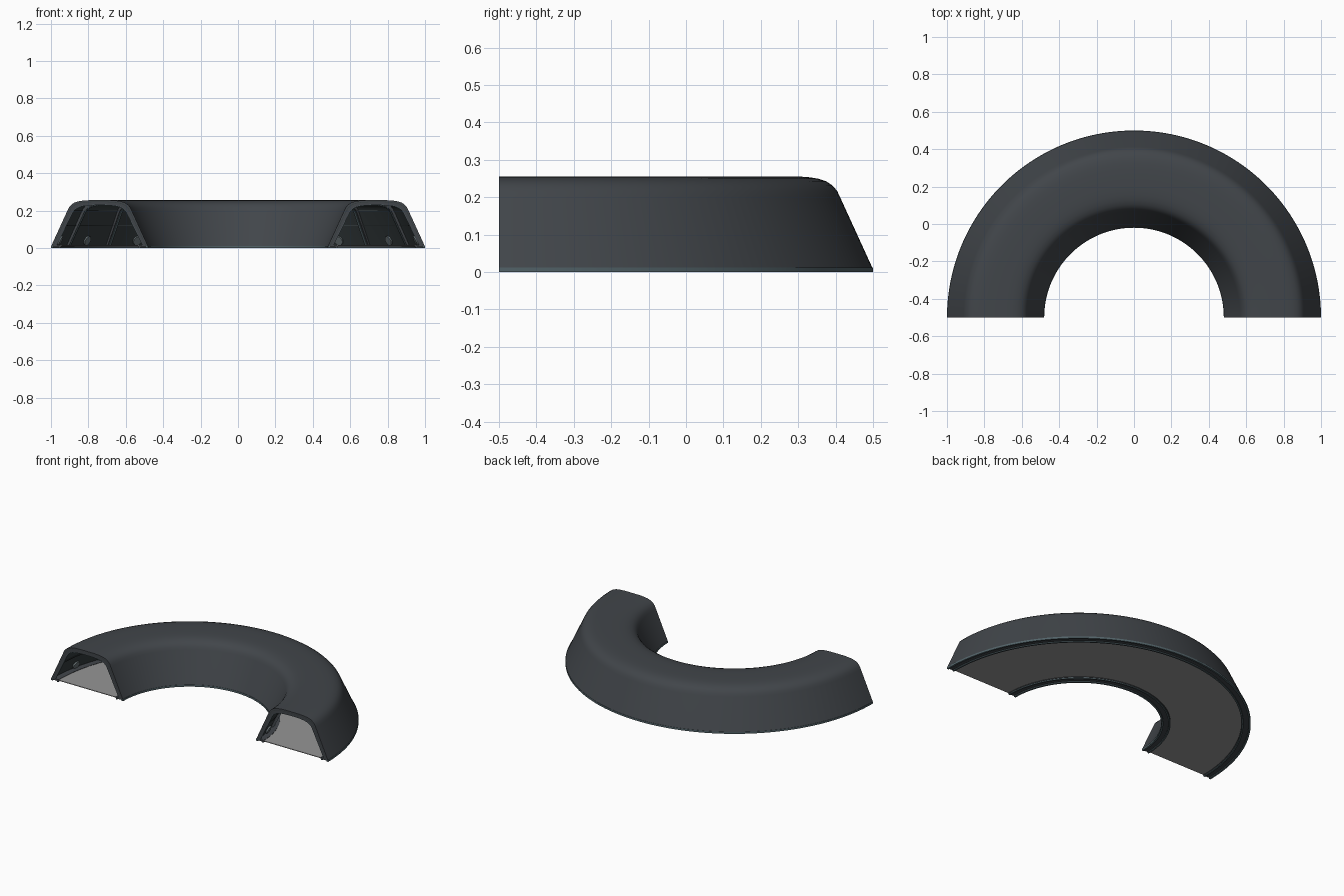
import bpy, bmesh, math
from mathutils import Matrix, Vector

if "Cube" in bpy.data.objects:
    bpy.data.objects.remove(bpy.data.objects["Cube"])

CY, RM = -0.5, 0.74          # ring centre in y, tunnel centre-line radius


def material(name, rgb):
    m = bpy.data.materials.new(name)
    m.diffuse_color = (*rgb, 1)
    m.use_nodes = True
    m.node_tree.nodes["Principled BSDF"].inputs["Base Color"].default_value = m.diffuse_color
    return m


DARK = material("dark grey shell", (0.053, 0.060, 0.068))
TRIM = material("blue grey trim", (0.085, 0.125, 0.14))
INNER = material("dark lining", (0.035, 0.045, 0.048))
FLOOR = material("floor grey", (0.30, 0.30, 0.30))
LAMP = material("pale lamp", (0.14, 0.17, 0.18))


def finish(name, bm, mat):
    bmesh.ops.recalc_face_normals(bm, faces=bm.faces)
    me = bpy.data.meshes.new(name)
    bm.to_mesh(me)
    bm.free()
    me.materials.append(mat)
    ob = bpy.data.objects.new(name, me)
    bpy.context.collection.objects.link(ob)
    bpy.ops.object.select_all(action='DESELECT')
    ob.select_set(True)
    bpy.context.view_layer.objects.active = ob
    bpy.ops.object.shade_smooth_by_angle(angle=math.radians(30))
    return ob


def sweep(name, profile, mat, a0=0, a1=180, n=96):
    """Sweep a closed (radius, z) profile around the ring centre, capped."""
    bm = bmesh.new()
    rings = []
    for i in range(n + 1):
        a = math.radians(a0 + (a1 - a0) * i / n)
        rings.append([bm.verts.new((r * math.cos(a), CY + r * math.sin(a), z)) for r, z in profile])
    k = len(profile)
    for p, q in zip(rings, rings[1:]):
        for j in range(k):
            bm.faces.new((p[j], p[(j + 1) % k], q[(j + 1) % k], q[j]))
    bm.faces.new(rings[0])
    bm.faces.new(rings[-1])
    return finish(name, bm, mat)


# Half of the arch: offset from the centre-line and height
HALF = [(0.258, 0.012), (0.172, 0.2), (0.164, 0.217), (0.152, 0.231), (0.136, 0.242),
        (0.112, 0.25), (0.085, 0.254), (0.05, 0.256)]


def arch(t):
    """Full arch outline, set inwards by t."""
    half = [(d - t * 1.05, z - t * max(0, (z - 0.15) / 0.106)) for d, z in HALF]
    return [(RM + d, z) for d, z in half] + [(RM - d, z) for d, z in reversed(half)]


def band(t0, t1):
    return arch(t0) + arch(t1)[::-1]


def box(r0, r1, z0, z1):
    return [(r0, z0), (r1, z0), (r1, z1), (r0, z1)]


# Tunnel shell with thin lining
sweep("tunnel_shell", band(0, 0.008), DARK)
sweep("tunnel_lining", band(0.008, 0.011), INNER)

# Floor and its edge rails
sweep("floor", box(0.53, 0.95, 0.010, 0.014), FLOOR)
for s, side in ((1, "outer"), (-1, "inner")):
    def strip(d0, d1, z0, z1):
        return box(RM + s * d0, RM + s * d1, z0, z1)
    sweep(side + "_base_trim", strip(0.248, 0.26, 0.0, 0.012), TRIM)
    sweep(side + "_base_ledge", strip(0.205, 0.25, 0.006, 0.016), DARK)
    sweep(side + "_floor_rail", strip(0.208, 0.218, 0.0, 0.008), TRIM)
    # Wall rails running along the lining
    for z in (0.12, 0.2):
        d = 0.258 - (z - 0.012) * 0.457 - 0.011
        sweep(f"{side}_wall_rail_{int(z * 100)}", strip(d - 0.006, d, z - 0.003, z + 0.003), INNER)

# Arched ribs, one every 22.5 degrees
for i in range(9):
    a = i * 22.5
    sweep(f"rib_{i}", band(0.008, 0.024), DARK, max(0, a - 0.8), min(180, a + 0.8), 2)
    sweep(f"rib_edge_{i}", band(0.024, 0.027), TRIM, max(0, a - 0.4), min(180, a + 0.4), 2)

# Round lamps low on both walls, in the middle of each bay
for s, side in ((1, "outer"), (-1, "inner")):
    for i in range(8):
        a = math.radians(11.25 + i * 22.5)
        bm = bmesh.new()
        tilt = s * math.radians(65.5)
        r, z = RM + s * 0.230, 0.040
        m = (Matrix.Translation((0, CY, 0)) @ Matrix.Rotation(a, 4, 'Z')
             @ Matrix.Translation((r, 0, z)) @ Matrix.Rotation(tilt, 4, 'Y'))
        bmesh.ops.create_cone(bm, cap_ends=True, segments=20, radius1=0.026, radius2=0.026,
                              depth=0.012, matrix=m)
        finish(f"{side}_lamp_{i}", bm, LAMP)
